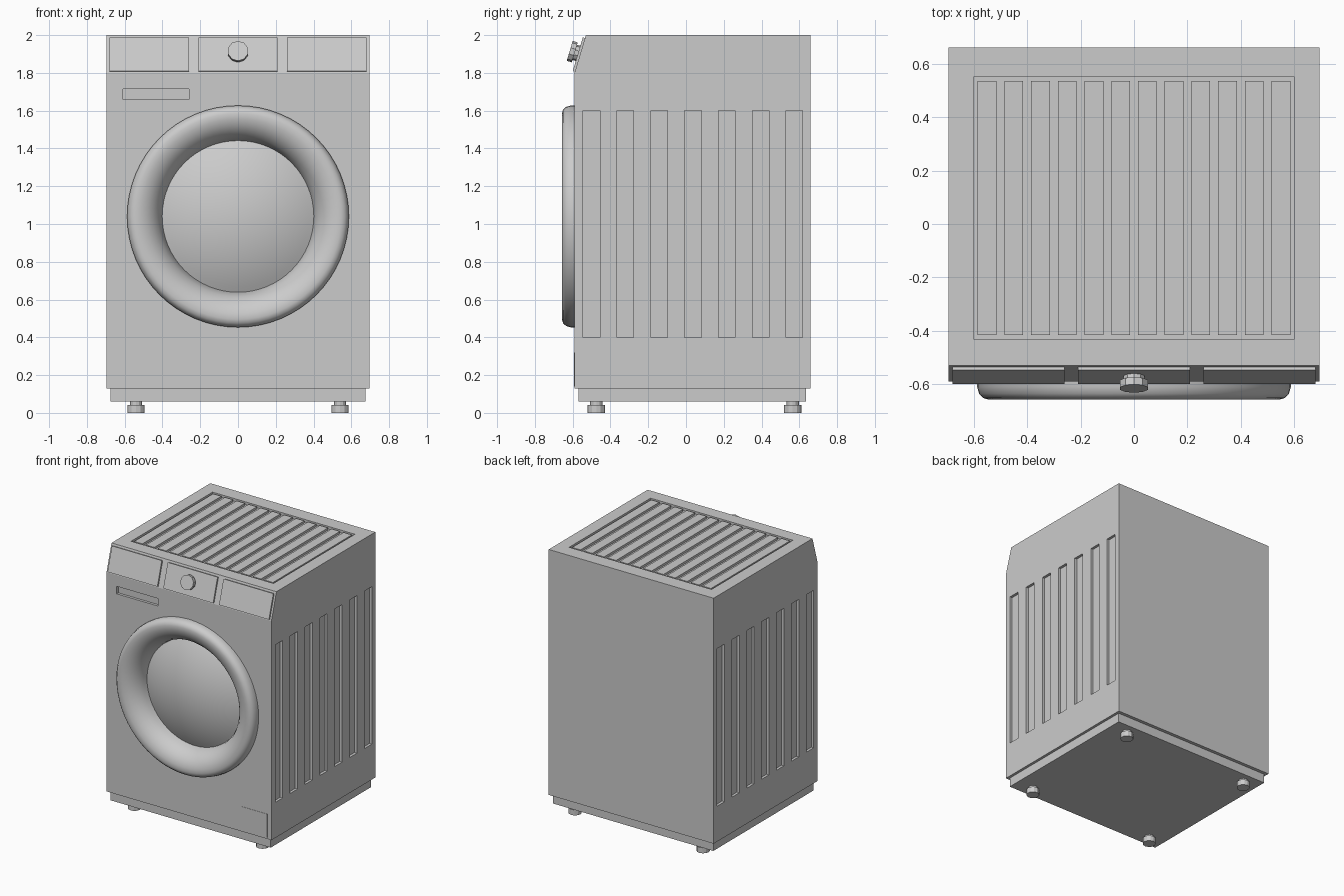
import bpy
import bmesh
import math
from mathutils import Matrix, Vector

cube = bpy.data.objects.get("Cube")
if cube:
    bpy.data.objects.remove(cube, do_unlink=True)

grey = bpy.data.materials.new("light grey")
grey.use_nodes = True
grey.diffuse_color = (0.6, 0.6, 0.6, 1)
grey.node_tree.nodes["Principled BSDF"].inputs["Base Color"].default_value = (0.6, 0.6, 0.6, 1)


def finish(name, bm, smooth=False):
    bmesh.ops.recalc_face_normals(bm, faces=bm.faces)
    mesh = bpy.data.meshes.new(name)
    bm.to_mesh(mesh)
    bm.free()
    mesh.materials.append(grey)
    obj = bpy.data.objects.new(name, mesh)
    bpy.context.collection.objects.link(obj)
    if smooth:
        activate(obj)
        bpy.ops.object.shade_smooth_by_angle(angle=math.radians(40))
    return obj


def activate(obj):
    bpy.ops.object.select_all(action='DESELECT')
    obj.select_set(True)
    bpy.context.view_layer.objects.active = obj


def add_box(bm, x, y, z, frame=Matrix()):
    """Box between (low, high) pairs, placed by a frame matrix."""
    size = Matrix.Diagonal((x[1] - x[0], y[1] - y[0], z[1] - z[0], 1))
    mid = Vector((sum(x) / 2, sum(y) / 2, sum(z) / 2))
    bmesh.ops.create_cube(bm, size=1, matrix=frame @ Matrix.Translation(mid) @ size)


def add_cylinder(bm, radius, low, high, sides, frame=Matrix()):
    bmesh.ops.create_cone(bm, cap_ends=True, segments=sides, radius1=radius, radius2=radius,
                          depth=high - low,
                          matrix=frame @ Matrix.Translation((0, 0, (low + high) / 2)))


def box(name, x, y, z, frame=Matrix()):
    bm = bmesh.new()
    add_box(bm, x, y, z, frame)
    return finish(name, bm)


def cut(target, bm):
    """Subtract the shapes in bm from the target."""
    cutter = finish("cutter", bm)
    cutter.hide_render = True
    activate(target)
    mod = target.modifiers.new("cut", 'BOOLEAN')
    mod.operation = 'DIFFERENCE'
    mod.solver = 'EXACT'
    mod.object = cutter
    bpy.ops.object.modifier_apply(modifier=mod.name)
    bpy.data.objects.remove(cutter, do_unlink=True)


def lathe(name, profile, sides=64):
    """Spin (radius, y) points about the door axis."""
    bm = bmesh.new()
    verts = [bm.verts.new((r, y, DOOR_Z)) for r, y in profile]
    edges = [bm.edges.new(pair) for pair in zip(verts, verts[1:])]
    bmesh.ops.spin(bm, geom=verts + edges, cent=(0, 0, DOOR_Z), axis=(0, 1, 0),
                   angle=math.tau, steps=sides)
    bmesh.ops.remove_doubles(bm, verts=bm.verts, dist=0.0005)
    return finish(name, bm, smooth=True)


HALF, FRONT, BACK = 0.695, -0.59, 0.66
SEAM_LOW, SEAM_HIGH = 1.655, 1.79
DOOR_Z = 1.04

# Cabinet with side grooves and a round door opening
cabinet = box("cabinet", (-HALF, HALF), (FRONT, BACK), (0.13, SEAM_LOW))
cutters = bmesh.new()
for i in range(7):
    y = -0.5 + i * 0.179
    for side in (-1, 1):
        x = sorted((side * (HALF - 0.02), side * (HALF + 0.1)))
        add_box(cutters, x, (y - 0.044, y + 0.044), (0.4, 1.6))
add_cylinder(cutters, 0.53, -0.48, 0.8, 64,
             Matrix.Translation((0, 0, DOOR_Z)) @ Matrix.Rotation(math.pi / 2, 4, 'X'))
bmesh.ops.translate(cutters, verts=[], vec=(0, 0, 0))
cut(cabinet, cutters)

# Band with the drawer recess
band = box("upper_band", (-HALF, HALF), (FRONT, BACK), (SEAM_LOW, SEAM_HIGH))
cutters = bmesh.new()
add_box(cutters, (-0.61, -0.26), (FRONT - 0.1, FRONT + 0.02), (SEAM_LOW + 0.003, 1.715))
cut(band, cutters)

# Lid with a sloped front, top recess and slats
bm = bmesh.new()
outline = [(FRONT, SEAM_HIGH), (FRONT, 1.8), (-0.53, 2.0), (BACK, 2.0), (BACK, SEAM_HIGH)]
face = bm.faces.new([bm.verts.new((-HALF, y, z)) for y, z in outline])
extruded = bmesh.ops.extrude_face_region(bm, geom=[face])["geom"]
bmesh.ops.translate(bm, vec=(2 * HALF, 0, 0),
                    verts=[v for v in extruded if isinstance(v, bmesh.types.BMVert)])
lid = finish("lid", bm)
cutters = bmesh.new()
add_box(cutters, (-0.6, 0.6), (-0.43, 0.55), (1.98, 2.1))
cut(lid, cutters)
bm = bmesh.new()
pitch = 1.2 / 12
for i in range(12):
    x = -0.6 + (i + 0.5) * pitch
    add_box(bm, (x - 0.035, x + 0.035), (-0.415, 0.535), (1.975, 1.997))
finish("top_slats", bm)

# Control panels on the slope: local z points out of the slope, local y up it
slope = math.atan2(0.2, 0.06)
frame = Matrix.Translation((0, -0.56, 1.9)) @ Matrix.Rotation(slope, 4, 'X')
for name, mid, half in (("right_panel", -0.47, 0.21), ("center_panel", 0, 0.21),
                        ("left_panel", 0.47, 0.21)):
    box(name, (mid - half, mid + half), (-0.098, 0.088), (-0.01, 0.012), frame)

# Dial
bm = bmesh.new()
add_cylinder(bm, 0.042, 0, 0.035, 10, frame)
add_cylinder(bm, 0.055, 0.03, 0.058, 10, frame)
finish("dial", bm)

# Door ring: rounded outer lip falling into a funnel
ring = [(0.587, FRONT + 0.01), (0.587, -0.61), (0.58, -0.635), (0.565, -0.651),
        (0.545, -0.657), (0.515, -0.655), (0.48, -0.642), (0.45, -0.62),
        (0.425, -0.59), (0.408, -0.555), (0.4, -0.515)]
lathe("door_ring", ring)

# Domed door glass
rise, rim = 0.1, 0.405
radius = (rim ** 2 + rise ** 2) / (2 * rise)
sweep = math.asin(rim / radius)
glass = [(radius * math.sin(sweep * i / 12),
          -0.52 - rise + radius * (1 - math.cos(sweep * i / 12))) for i in range(13)]
lathe("door_glass", glass)

# Filter hatch, plinth and feet
box("filter_hatch", (0.44, 0.66), (FRONT - 0.002, FRONT + 0.01), (0.14, 0.32))
box("plinth", (-0.675, 0.675), (-0.57, 0.635), (0.06, 0.13))
for end, y in (("front", -0.475), ("back", 0.565)):
    for side, x in (("right", -0.54), ("left", 0.54)):
        bm = bmesh.new()
        place = Matrix.Translation((x, y, 0))
        add_cylinder(bm, 0.046, 0, 0.042, 12, place)
        add_cylinder(bm, 0.032, 0.04, 0.065, 12, place)
        finish(f"{end}_{side}_foot", bm)
